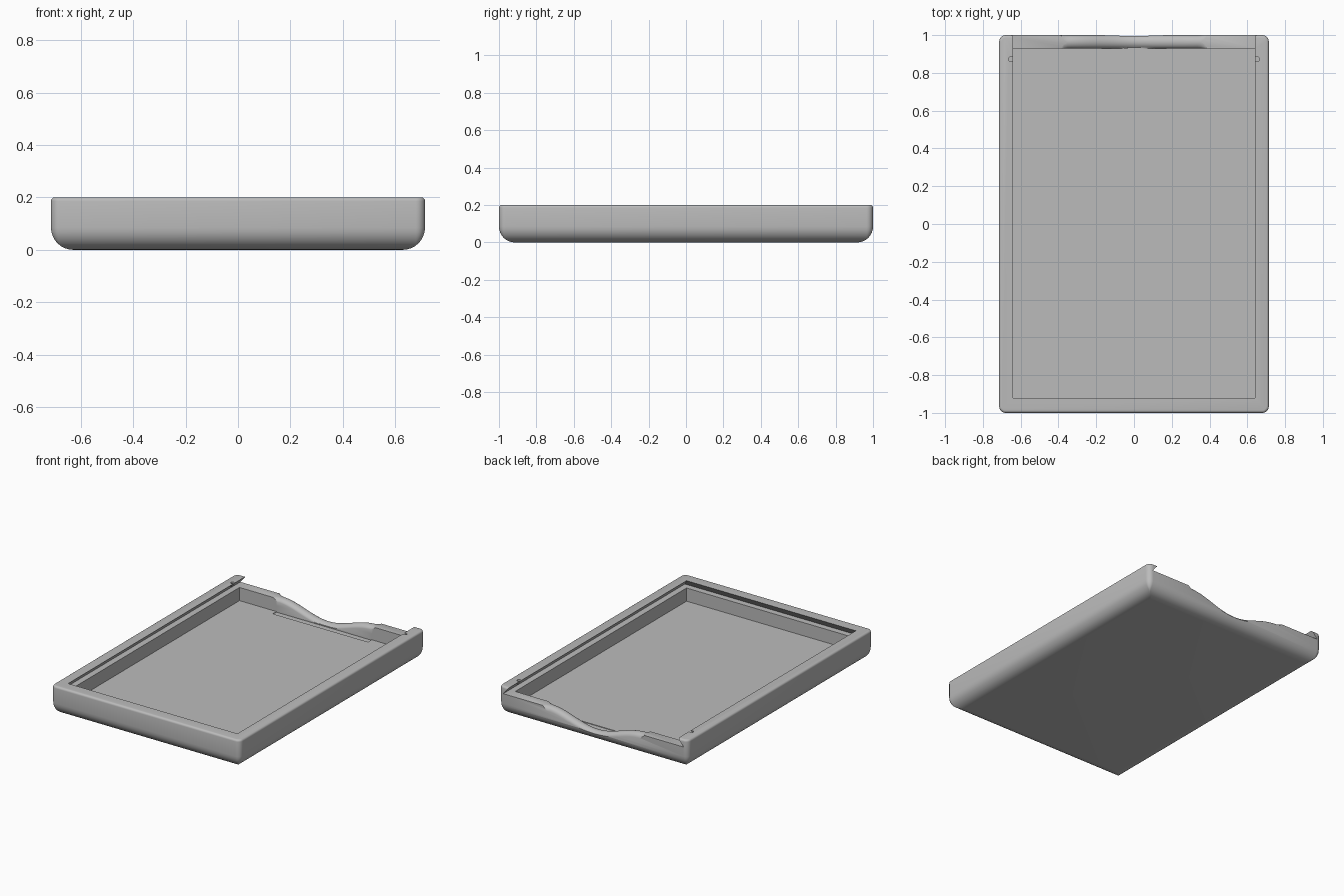
import bpy
import bmesh
import math

cube = bpy.data.objects.get("Cube")
if cube:
    bpy.data.objects.remove(cube, do_unlink=True)

W, L, H = 0.714, 1.0, 0.2        # half width, half length, height
LEDGE, FLOOR = 0.15, 0.06        # lid ledge and cavity floor heights
CORNER, BELLY, LIP = 0.035, 0.085, 0.014

grey = bpy.data.materials.new("plain_grey")
grey.use_nodes = True
tone = (0.5, 0.5, 0.5, 1)
grey.diffuse_color = tone
grey.node_tree.nodes["Principled BSDF"].inputs["Base Color"].default_value = tone


def loft(name, rings):
    """Skin a closed solid through rings of equal length."""
    bm = bmesh.new()
    rows = [[bm.verts.new(p) for p in ring] for ring in rings]
    n = len(rows[0])
    for a, b in zip(rows, rows[1:]):
        for i in range(n):
            j = (i + 1) % n
            bm.faces.new((a[i], a[j], b[j], b[i]))
    bm.faces.new(rows[0][::-1])
    bm.faces.new(rows[-1])
    bmesh.ops.recalc_face_normals(bm, faces=bm.faces)
    mesh = bpy.data.meshes.new(name)
    bm.to_mesh(mesh)
    bm.free()
    mesh.materials.append(grey)
    obj = bpy.data.objects.new(name, mesh)
    bpy.context.collection.objects.link(obj)
    return obj


def rect(x, y0, y1, z):
    return [(-x, y0, z), (x, y0, z), (x, y1, z), (-x, y1, z)]


def round_rect(inset, z, steps=6):
    r = max(CORNER - inset, 0.003)
    cx, cy = W - inset - r, L - inset - r
    ring = []
    for k, (sx, sy) in enumerate(((1, 1), (-1, 1), (-1, -1), (1, -1))):
        for s in range(steps + 1):
            a = (k + s / steps) * math.pi / 2
            ring.append((sx * cx + r * math.cos(a), sy * cy + r * math.sin(a), z))
    return ring


def circle(x, y, r, z, n=20):
    return [(x + r * math.cos(i * math.tau / n), y + r * math.sin(i * math.tau / n), z)
            for i in range(n)]


def cut(target, cutter):
    cutter.hide_render = True
    mod = target.modifiers.new(cutter.name, 'BOOLEAN')
    mod.operation = 'DIFFERENCE'
    mod.solver = 'EXACT'
    mod.object = cutter
    bpy.context.view_layer.objects.active = target
    bpy.ops.object.modifier_apply(modifier=mod.name)
    bpy.data.objects.remove(cutter, do_unlink=True)


# Outer tray body: wide rounded belly, narrow rounded lip
quarter = [i * math.pi / 16 for i in range(9)]
rings = [round_rect(BELLY * (1 - math.sin(a)), BELLY * (1 - math.cos(a))) for a in quarter]
rings += [round_rect(LIP * (1 - math.cos(a)), H - LIP * (1 - math.sin(a))) for a in quarter[::2]]
body = loft("tray_body", rings)

# Main cavity
cut(body, loft("cavity_cutter", [rect(0.64, -0.92, 0.93, z) for z in (FLOOR, 0.3)]))

# Dovetail lid slot, open at the back
cut(body, loft("lid_slot_cutter", [
    rect(0.682, -0.962, 1.1, LEDGE),
    rect(0.64, -0.92, 1.1, H),
    rect(0.64, -0.92, 1.1, 0.3)]))

# Shallow finger pocket in the floor
cut(body, loft("pocket_cutter", [rect(0.36, 0.89, 0.93, z) for z in (FLOOR - 0.004, 0.1)]))

# Finger scoop with a rounded crest in the back wall
sections = []
for i in range(45):
    x = -0.388 + 0.776 * i / 44
    dip = 0.076 * (0.5 + 0.5 * math.cos(math.pi * min(abs(x) / 0.36, 1)))
    fade = min(max((0.388 - abs(x)) / 0.035, 0), 1)
    section = []
    for j in range(13):
        t = -1 + j / 6
        y = 0.964 + 0.037 * t
        z = LEDGE + 0.002 * (1 - fade) - dip - fade * 0.034 * (1 - math.sqrt(1 - t * t * 0.99))
        section.append((x, y, max(z, FLOOR + 0.001) if t < 0 else z))
    section += [(x, 1.05, section[-1][2]), (x, 1.05, 0.3), (x, 0.927, 0.3)]
    sections.append(section)
cut(body, loft("scoop_cutter", sections))

# Small lid catch holes through the rails
for side in (-1, 1):
    cut(body, loft("catch_hole_cutter", [circle(side * 0.652, 0.873, 0.013, z) for z in (0.16, 0.25)]))

# Smooth the rounded edges, keep the rest crisp
bpy.ops.object.select_all(action='DESELECT')
body.select_set(True)
bpy.context.view_layer.objects.active = body
bpy.ops.object.shade_smooth_by_angle(angle=math.radians(30))
